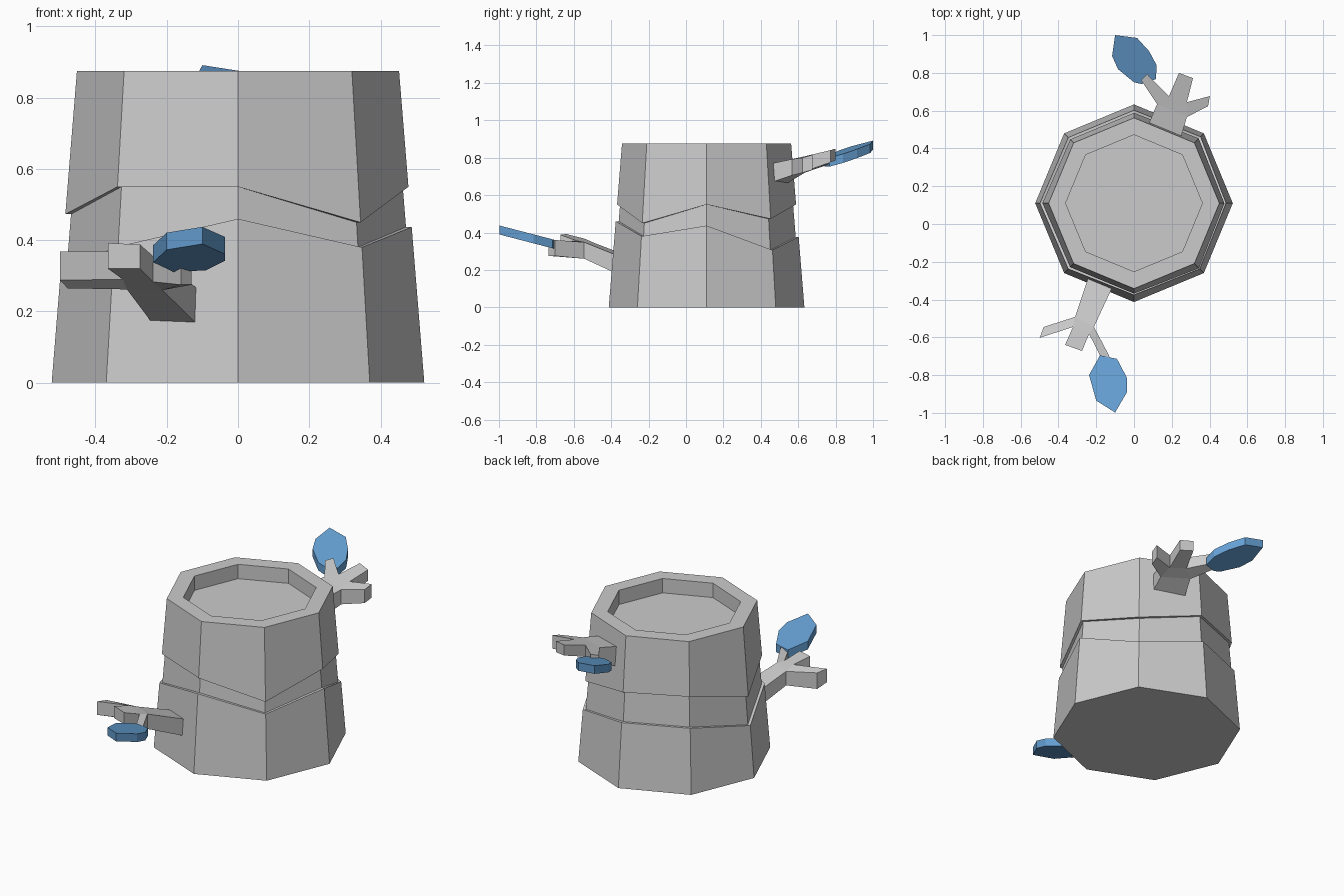
import bpy, bmesh, math

CENTRE_Y = 0.11


def make_object(name, verts, faces, mat=None):
    mesh = bpy.data.meshes.new(name)
    mesh.from_pydata(verts, [], faces)
    bm = bmesh.new()
    bm.from_mesh(mesh)
    bmesh.ops.recalc_face_normals(bm, faces=bm.faces)
    bm.to_mesh(mesh)
    bm.free()
    ob = bpy.data.objects.new(name, mesh)
    bpy.context.collection.objects.link(ob)
    if mat:
        mesh.materials.append(mat)
    return ob


# Trunk: stacked octagon rings with an uneven groove and a recessed top
def outer(z):
    return 0.523 - 0.081 * z


def ring(heights, radius):
    out = []
    for i, z in enumerate(heights):
        a = math.radians(45 * i)
        r = radius(z)
        out.append((r * math.cos(a), CENTRE_Y + r * math.sin(a), z))
    return out


low = [0.437, 0.306, 0.376, 0.38, 0.304, 0.38, 0.46, 0.38]
high = [0.55, 0.473, 0.55, 0.56, 0.473, 0.55, 0.55, 0.45]
TOP, FLOOR = 0.875, 0.79
rings = [
    ring([0] * 8, outer),
    ring(low, outer),
    ring(low, lambda z: outer(z) - 0.016),
    ring(high, lambda z: outer(z) - 0.016),
    ring(high, outer),
    ring([TOP] * 8, outer),
    ring([TOP] * 8, lambda z: 0.362),
    ring([FLOOR] * 8, lambda z: 0.362),
]
verts = [v for r in rings for v in r]
faces = [tuple(range(8)), tuple(range(56, 64))]
for k in range(len(rings) - 1):
    for i in range(8):
        j = (i + 1) % 8
        faces.append((k * 8 + i, k * 8 + j, k * 8 + 8 + j, k * 8 + 8 + i))
make_object("trunk", verts, faces)


# Branches: a stem splitting into three twigs, as (x, y, bottom z, top z)
def branch(name, pts):
    n = len(pts)
    verts = [(x, y, b) for x, y, b, t in pts] + [(x, y, t) for x, y, b, t in pts]
    cells = [(0, 1, 2, 11), (2, 5, 8, 11), (2, 3, 4, 5), (5, 6, 7, 8), (8, 9, 10, 11)]
    faces = [c for c in cells] + [tuple(i + n for i in c) for c in cells]
    faces += [(i, (i + 1) % n, (i + 1) % n + n, i + n) for i in range(n)]
    make_object(name, verts, faces)


branch("front_branch", [
    (-0.243, -0.285, 0.17, 0.265), (-0.116, -0.338, 0.165, 0.265),
    (-0.212, -0.545, 0.26, 0.348),
    (-0.13, -0.70, 0.275, 0.36), (-0.16, -0.735, 0.275, 0.345),
    (-0.238, -0.582, 0.283, 0.355),
    (-0.275, -0.672, 0.32, 0.388), (-0.365, -0.64, 0.32, 0.392),
    (-0.323, -0.545, 0.29, 0.368),
    (-0.5, -0.603, 0.288, 0.368), (-0.478, -0.545, 0.265, 0.36),
    (-0.312, -0.492, 0.262, 0.345),
])
branch("back_branch", [
    (0.249, 0.462, 0.67, 0.77), (0.08, 0.535, 0.66, 0.78),
    (0.122, 0.635, 0.72, 0.80),
    (0.037, 0.762, 0.765, 0.825), (0.069, 0.794, 0.775, 0.835),
    (0.185, 0.677, 0.745, 0.815),
    (0.238, 0.80, 0.785, 0.848), (0.312, 0.772, 0.775, 0.84),
    (0.28, 0.645, 0.73, 0.81),
    (0.402, 0.677, 0.735, 0.815), (0.392, 0.624, 0.72, 0.80),
    (0.28, 0.566, 0.705, 0.792),
])

# Leaves: flat tilted slabs
blue = bpy.data.materials.new("leaf_blue")
blue.diffuse_color = (0.13, 0.35, 0.65, 1)


def leaf(name, outline, plane, thick=0.048):
    n = len(outline)
    verts = [(x, y, plane(x, y)) for x, y in outline]
    verts += [(x, y, z - thick) for x, y, z in verts]
    faces = [tuple(range(n)), tuple(range(n, 2 * n))]
    faces += [(i, (i + 1) % n, (i + 1) % n + n, i + n) for i in range(n)]
    make_object(name, verts, faces, blue)


leaf("front_leaf",
     [(-0.18, -0.695), (-0.09, -0.714), (-0.037, -0.815), (-0.037, -0.89),
      (-0.10, -0.998), (-0.2, -0.935), (-0.238, -0.80)],
     lambda x, y: 0.36 - 0.26 * (y + 0.70))
leaf("back_leaf",
     [(-0.10, 1.0), (0.016, 0.985), (0.08, 0.915), (0.12, 0.84), (0.116, 0.767),
      (0.04, 0.741), (0.0, 0.75), (-0.085, 0.82), (-0.116, 0.89)],
     lambda x, y: 0.89 + 0.28 * (y - 0.995) - 0.12 * (x + 0.1))
